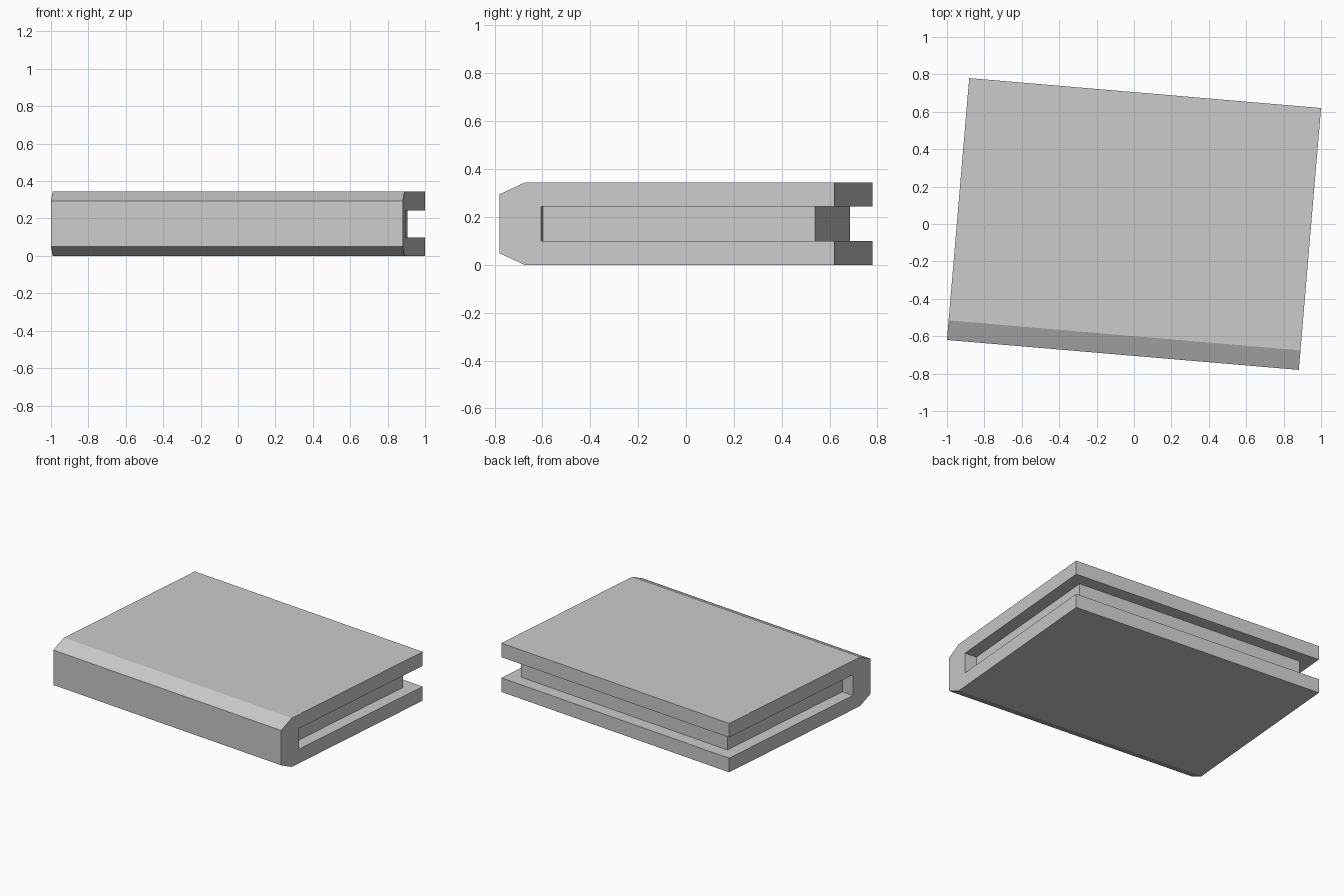
import bpy
import bmesh
from math import radians
from mathutils import Matrix

if "Cube" in bpy.data.objects:
    bpy.data.objects.remove(bpy.data.objects["Cube"])

HALF_W, HALF_D, HEIGHT = 0.944, 0.7025, 0.343
BOARD = 0.099        # cover thickness
INSET = 0.088        # page block set back from the cover edges
SPINE_Y = -0.527     # inner face of the spine
TURN = Matrix.Rotation(radians(-4.86), 4, "Z")

grey = bpy.data.materials.new("plain grey")
grey.use_nodes = True
colour = (0.6, 0.6, 0.6, 1)
grey.diffuse_color = colour
grey.node_tree.nodes["Principled BSDF"].inputs["Base Color"].default_value = colour


def extrude_profile(name, profile, half_width):
    """Extrude a closed (y, z) profile along x, centred on x = 0."""
    bm = bmesh.new()
    face = bm.faces.new([bm.verts.new((-half_width, y, z)) for y, z in profile])
    result = bmesh.ops.extrude_face_region(bm, geom=[face])
    moved = [v for v in result["geom"] if isinstance(v, bmesh.types.BMVert)]
    bmesh.ops.translate(bm, vec=(2 * half_width, 0, 0), verts=moved)
    bmesh.ops.recalc_face_normals(bm, faces=bm.faces)
    mesh = bpy.data.meshes.new(name)
    bm.to_mesh(mesh)
    bm.free()
    mesh.materials.append(grey)
    obj = bpy.data.objects.new(name, mesh)
    obj.matrix_world = TURN
    bpy.context.collection.objects.link(obj)
    return obj


# Wraparound cover: lower half of the C-shaped section, mirrored for the upper
lower = [(-HALF_D, 0.049), (-HALF_D + 0.105, 0), (HALF_D, 0),
         (HALF_D, BOARD), (SPINE_Y, BOARD)]
upper = [(y, HEIGHT - z) for y, z in reversed(lower)]
extrude_profile("book_cover", lower + upper, HALF_W)

# Page block, recessed on the three open sides
back = HALF_D - INSET
top = HEIGHT - BOARD
extrude_profile("page_block", [(SPINE_Y, BOARD), (back, BOARD),
                               (back, top), (SPINE_Y, top)], HALF_W - INSET)
